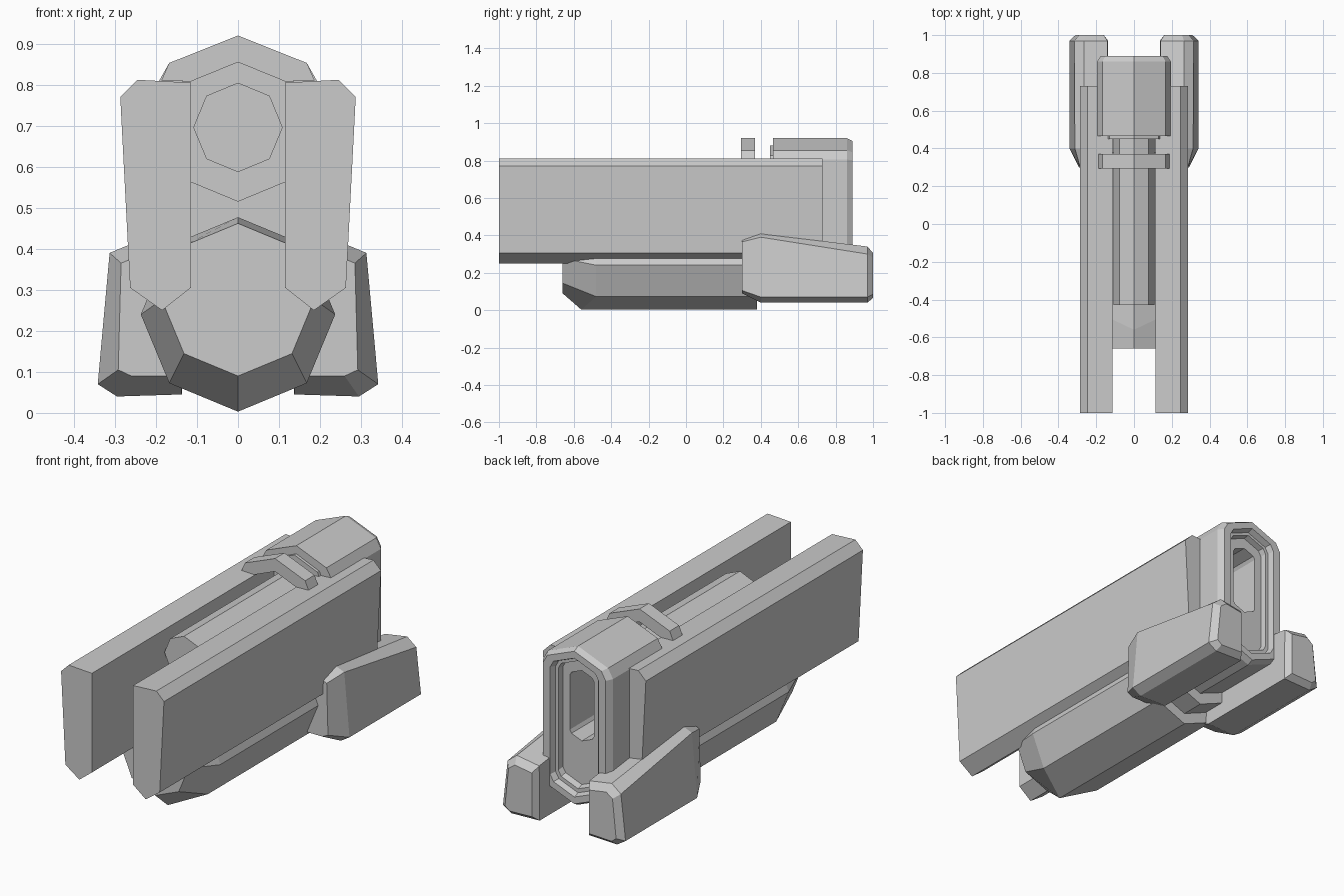
import bpy, bmesh, math


def loft(name, rings):
    """Skin a stack of (y, [(x, z), ...]) sections and cap both ends."""
    bm = bmesh.new()
    rows = [[bm.verts.new((x, y, z)) for x, z in pts] for y, pts in rings]
    n = len(rows[0])
    for a, b in zip(rows, rows[1:]):
        for i in range(n):
            j = (i + 1) % n
            bm.faces.new((a[i], a[j], b[j], b[i]))
    bm.faces.new(rows[0])
    bm.faces.new(rows[-1])
    bmesh.ops.recalc_face_normals(bm, faces=bm.faces)
    mesh = bpy.data.meshes.new(name)
    bm.to_mesh(mesh)
    bm.free()
    ob = bpy.data.objects.new(name, mesh)
    bpy.context.collection.objects.link(ob)
    return ob


def mirror(ob):
    ob.modifiers.new("mirror", 'MIRROR').use_bisect_axis[0] = False
    return ob


def octagon(r, cz):
    return [(r * math.sin(i * math.pi / 4), cz + r * math.cos(i * math.pi / 4))
            for i in range(8)]


def tall_ring(w, top, bottom):
    """Tall outline with pitched top and bottom and chamfered shoulders."""
    k = w / 0.195
    half = [(w * 0.86, top - 0.067 * k), (w, top - 0.115 * k),
            (w, bottom + 0.115 * k), (w * 0.86, bottom + 0.067 * k)]
    return ([(0, top)] + half + [(0, bottom)] +
            [(-x, z) for x, z in reversed(half)])


# Long side rails
rail = [(0.115, 0.805), (0.245, 0.812), (0.287, 0.77),
        (0.263, 0.305), (0.185, 0.25), (0.115, 0.305)]
mirror(loft("side_rail", [(-1.0, rail), (0.73, rail)]))

# Octagonal barrel and the stepped collar where it meets the housing
loft("barrel", [(-0.43, octagon(0.109, 0.696)), (0.48, octagon(0.109, 0.696))])
loft("barrel_collar", [(0.45, octagon(0.182, 0.697)), (0.5, octagon(0.182, 0.697))])

# Rear housing with stepped recess and a deep slot in the back
loft("rear_housing", [
    (0.465, tall_ring(0.195, 0.92, 0.12)),
    (0.86, tall_ring(0.195, 0.92, 0.12)),
    (0.89, tall_ring(0.175, 0.905, 0.135)),
    (0.89, tall_ring(0.135, 0.87, 0.17)),
    (0.86, tall_ring(0.125, 0.86, 0.18)),
    (0.86, tall_ring(0.11, 0.845, 0.2)),
    (0.83, tall_ring(0.105, 0.84, 0.21)),
    (0.83, tall_ring(0.067, 0.785, 0.43)),
    (0.6, tall_ring(0.067, 0.785, 0.43))])

# Chevron bracket over the barrel
chevron = [(0, 0.92), (0.168, 0.853), (0.187, 0.81), (0.115, 0.808), (0, 0.855),
           (-0.115, 0.808), (-0.187, 0.81), (-0.168, 0.853)]
loft("chevron_bracket", [(0.295, chevron), (0.37, chevron)])

# Octagonal lower hull with a tapered, raised nose
hull = loft("lower_hull", [
    (-0.66, octagon(0.186, 0.276)),
    (-0.48, octagon(0.237, 0.24)),
    (0.38, octagon(0.237, 0.24)),
    (0.38, octagon(0.19, 0.25)),
    (0.5, octagon(0.19, 0.25))])
for v in hull.data.vertices:
    if abs(v.co.x) < 0.001 and abs(v.co.y + 0.48) < 0.001:
        v.co.y = -0.56

# Side pods, chamfered at both ends
mirror(loft("side_pod", [
    (0.30, [(0.14, 0.36), (0.25, 0.38), (0.285, 0.365),
            (0.292, 0.105), (0.26, 0.09), (0.14, 0.09)]),
    (0.40, [(0.14, 0.39), (0.265, 0.41), (0.313, 0.39),
            (0.342, 0.07), (0.295, 0.04), (0.137, 0.045)]),
    (0.97, [(0.14, 0.32), (0.265, 0.34), (0.316, 0.30),
            (0.342, 0.07), (0.295, 0.04), (0.137, 0.045)]),
    (1.00, [(0.16, 0.29), (0.255, 0.305), (0.29, 0.28),
            (0.31, 0.085), (0.285, 0.065), (0.16, 0.07)])]))
